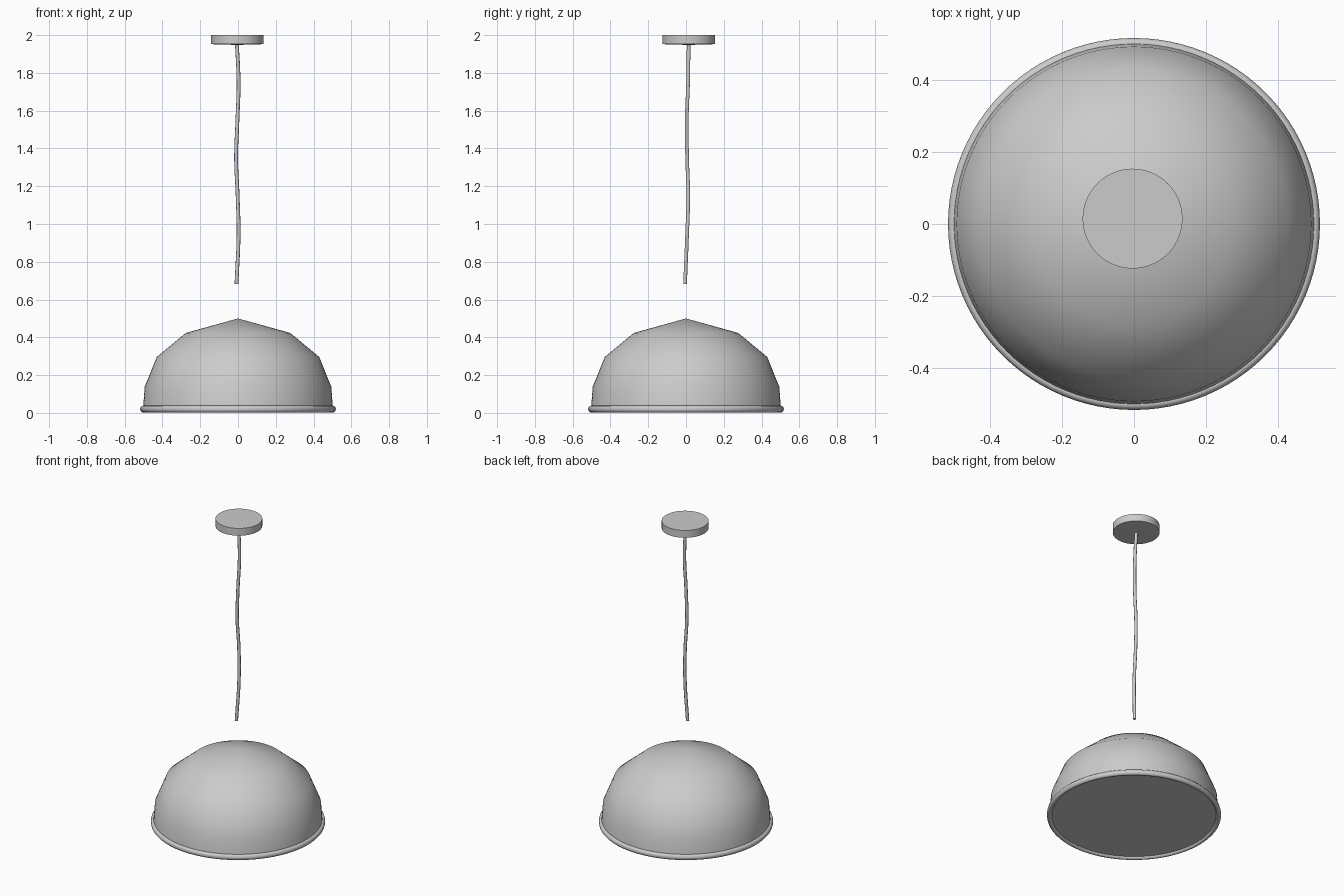
import bpy, bmesh
from math import pi, cos, sin, radians

if "Cube" in bpy.data.objects:
    bpy.data.objects.remove(bpy.data.objects["Cube"])

SEGMENTS = 96


def lathe(name, profile, center=(0, 0), angle=80):
    """Spin (radius, z) points round a vertical axis."""
    bm = bmesh.new()
    verts = [bm.verts.new((r, 0, z)) for r, z in profile]
    edges = [bm.edges.new(pair) for pair in zip(verts, verts[1:])]
    bmesh.ops.spin(bm, geom=verts + edges, cent=(0, 0, 0), axis=(0, 0, 1),
                   angle=2 * pi, steps=SEGMENTS, use_duplicate=False)
    bmesh.ops.remove_doubles(bm, verts=bm.verts, dist=1e-5)
    bmesh.ops.recalc_face_normals(bm, faces=bm.faces)
    mesh = bpy.data.meshes.new(name)
    bm.to_mesh(mesh)
    bm.free()
    obj = bpy.data.objects.new(name, mesh)
    obj.location = (*center, 0)
    bpy.context.collection.objects.link(obj)
    bpy.ops.object.select_all(action='DESELECT')
    obj.select_set(True)
    bpy.context.view_layer.objects.active = obj
    bpy.ops.object.shade_smooth_by_angle(angle=radians(angle))
    return obj


# Domed shade, closed underneath by a flat diffuser
lathe("shade", [(0, 0.5), (0.277, 0.423), (0.43, 0.296), (0.494, 0.138),
                (0.503, 0.015), (0, 0.015)])

# Rolled rim round the bottom of the shade
rim = [(0.503 + 0.015 * cos(a), 0.02 + 0.018 * sin(a))
       for a in (2 * pi * i / 12 for i in range(13))]
lathe("rim", rim)

# Ceiling canopy
lathe("canopy", [(0, 2.0), (0.139, 2.0), (0.139, 1.952), (0, 1.948)],
      center=(-0.004, 0.015), angle=40)

# Slightly wavy hanging cord
points = [(-0.006, 0.014, 1.96), (0.003, 0.011, 1.75), (-0.003, 0.004, 1.55),
          (-0.01, 0.006, 1.35), (-0.002, 0.012, 1.15), (0.003, 0.006, 0.95),
          (-0.008, -0.005, 0.682)]
curve = bpy.data.curves.new("cord", 'CURVE')
curve.dimensions = '3D'
curve.bevel_depth = 0.01
curve.bevel_resolution = 3
curve.use_fill_caps = True
spline = curve.splines.new('BEZIER')
spline.bezier_points.add(len(points) - 1)
for bp, co in zip(spline.bezier_points, points):
    bp.co = co
    bp.handle_left_type = bp.handle_right_type = 'AUTO'
bpy.context.collection.objects.link(bpy.data.objects.new("cord", curve))
